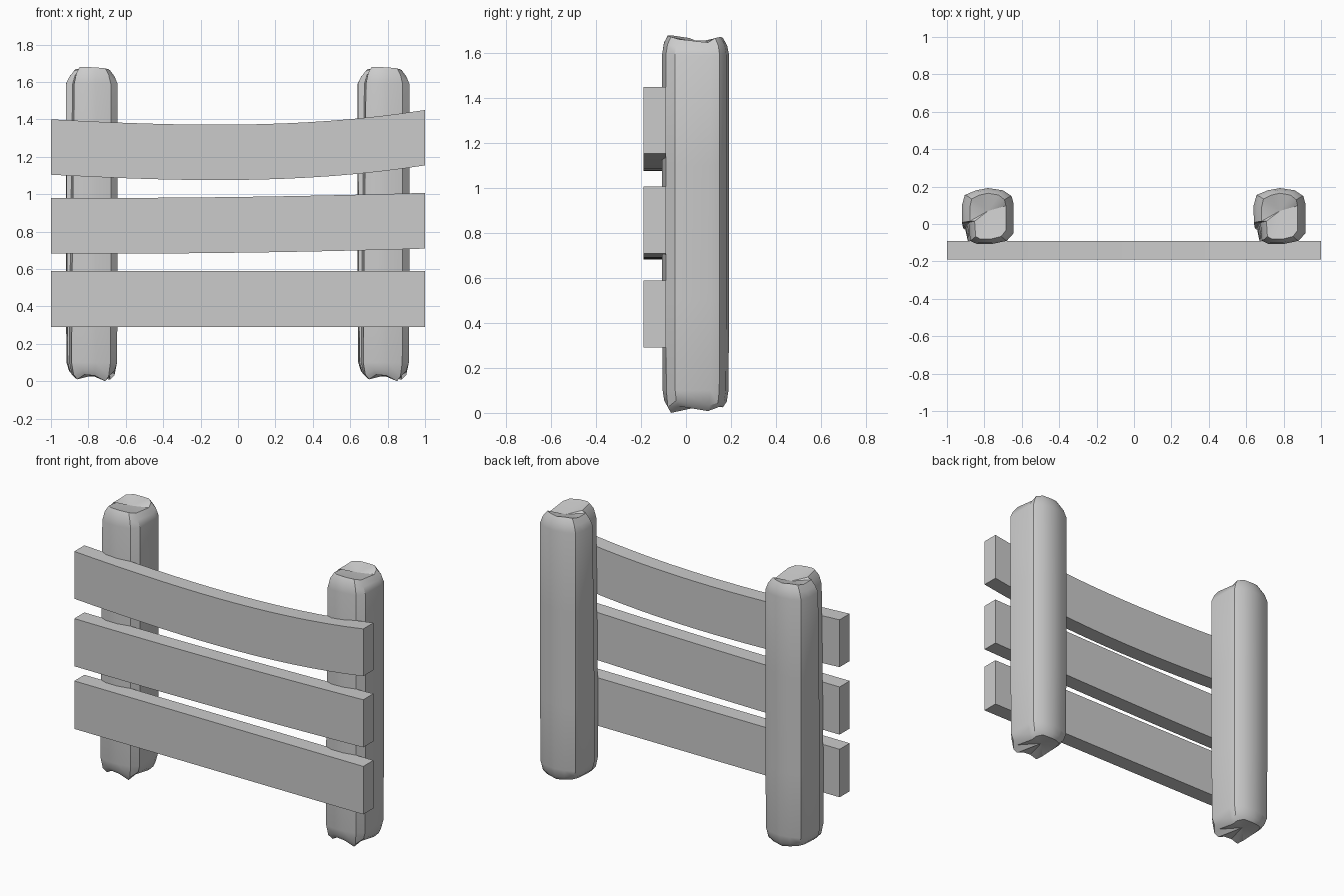
import bpy, bmesh
from math import radians

if "Cube" in bpy.data.objects:
    bpy.data.objects.remove(bpy.data.objects["Cube"])


def make_object(name, bm, smooth=False):
    bmesh.ops.recalc_face_normals(bm, faces=bm.faces)
    me = bpy.data.meshes.new(name)
    bm.to_mesh(me)
    bm.free()
    ob = bpy.data.objects.new(name, me)
    bpy.context.collection.objects.link(ob)
    if smooth:
        bpy.ops.object.select_all(action='DESELECT')
        ob.select_set(True)
        bpy.context.view_layer.objects.active = ob
        bpy.ops.object.shade_smooth_by_angle(angle=radians(35))
    return ob


def bridge(bm, a, b):
    n = len(a)
    for i in range(n):
        bm.faces.new((a[i], a[(i + 1) % n], b[(i + 1) % n], b[i]))


# Rough log outline; the last point and the first form a split on the front left
OUTLINE = [(-.14, .10), (-.125, .155), (-.065, .18), (0, .192), (.08, .18),
           (.125, .15), (.136, .11), (.136, -.05), (.10, -.09),
           (.02, -.107), (-.06, -.107)]


def section(t):
    # The split widens from bottom to top
    split = [(-.113 + .018 * t, -.09), (-.125 + .022 * t, -.035 + .045 * t),
             (-.132 - .008 * t, -.03 + .04 * t)]
    return OUTLINE + split


TOP_JAG = [-.01, 0, .005, 0, .005, 0, -.02, -.005, .005, .01, .012, .012, 0, -.01]
LOW_JAG = [.01, .015, .01, .005, .01, .0, -.012, .01, -.02, .01, .015, -.01, -.005, 0]


def post(name, cx):
    bm = bmesh.new()
    # z, x scale, y scale, jag offsets
    rings = [(.02, .70, .82, LOW_JAG), (.045, .88, .93, LOW_JAG),
             (.10, .98, .98, None), (.5, 1, 1, None), (1.1, 1, 1, None),
             (1.59, 1, 1, None), (1.635, .88, .94, TOP_JAG),
             (1.668, .70, .82, TOP_JAG)]
    loops = []
    for z, sx, sy, jag in rings:
        loops.append([bm.verts.new((cx + x * sx, .04 + (y - .04) * sy,
                                    z + (jag[i] if jag else 0)))
                      for i, (x, y) in enumerate(section(z / 1.68))])
    for a, b in zip(loops, loops[1:]):
        bridge(bm, a, b)
    # Broken end caps with a shallow dip across the top
    for loop, mid in ((loops[0], .03), (loops[-1], 1.645)):
        c = bm.verts.new((cx, .07, mid))
        for i in range(len(loop)):
            bm.faces.new((loop[i], loop[(i + 1) % len(loop)], c))
    make_object(name, bm, True)


def plank(name, top, height, b, c, d, steps):
    # Board whose edges follow a gentle cubic sag
    bm = bmesh.new()
    loops = []
    for i in range(steps + 1):
        x = -1 + 2 * i / steps
        z = top + b * x + c * x * x + d * x ** 3
        loops.append([bm.verts.new((x, y, zz)) for y, zz in
                      ((-.19, z - height), (-.09, z - height), (-.09, z), (-.19, z))])
    for p, q in zip(loops, loops[1:]):
        bridge(bm, p, q)
    bm.faces.new(loops[0])
    bm.faces.new(loops[-1])
    make_object(name, bm, True)


# Two identical posts
post("left_post", -.78)
post("right_post", .78)

# Three boards, more bent towards the top
plank("bottom_plank", .59, .30, 0, 0, 0, 1)
plank("middle_plank", .985, .298, .0135, .0085, 0, 12)
plank("top_plank", 1.372, .296, .0117, .053, .0133, 16)
